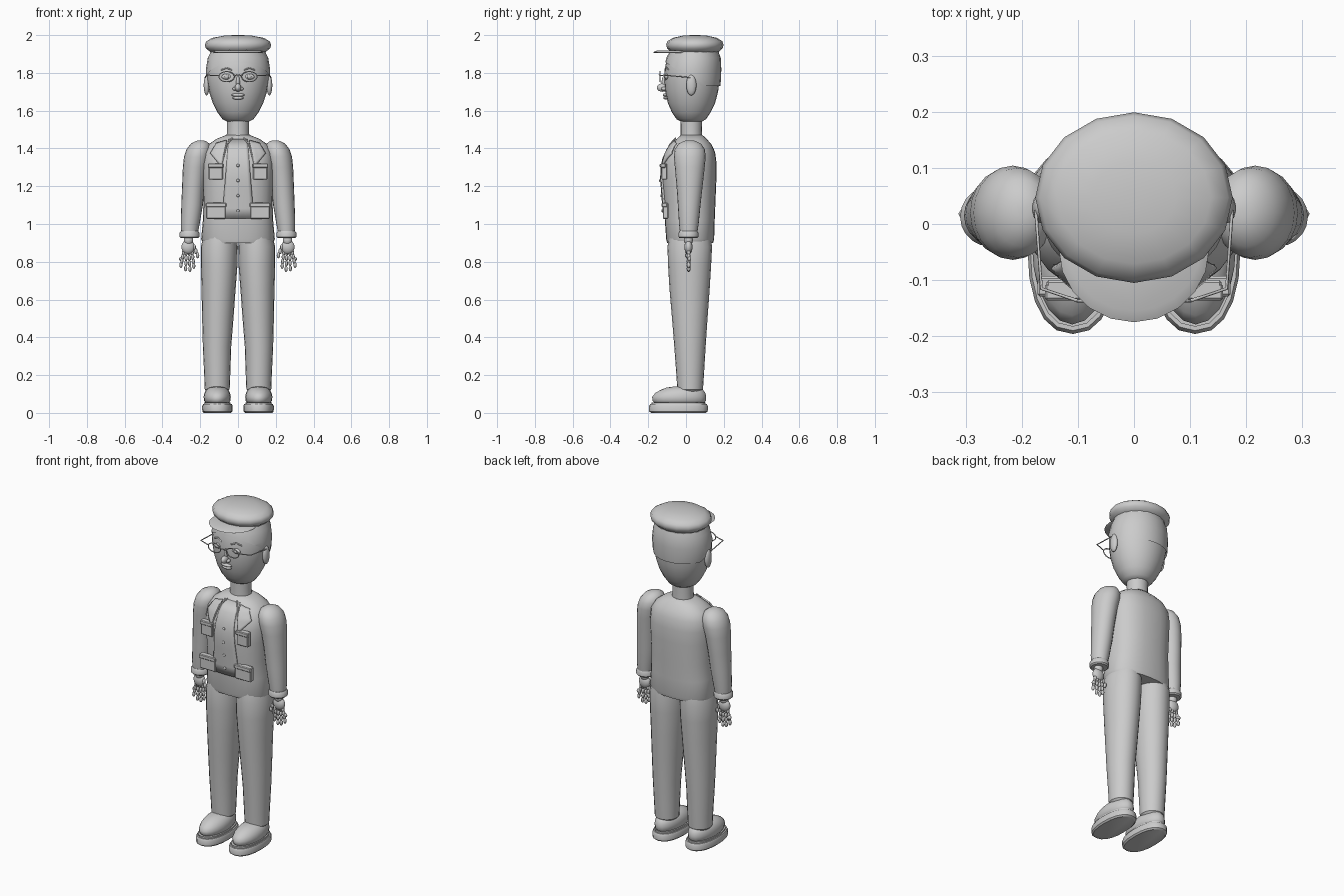
import bpy, bmesh, math
from mathutils import Vector
from mathutils.bvhtree import BVHTree

grey = bpy.data.materials.new("plain grey")
grey.diffuse_color = (0.6, 0.6, 0.6, 1)


def finish(name, bm, angle=40):
    bmesh.ops.recalc_face_normals(bm, faces=bm.faces)
    me = bpy.data.meshes.new(name)
    bm.to_mesh(me)
    bm.free()
    me.materials.append(grey)
    ob = bpy.data.objects.new(name, me)
    bpy.context.collection.objects.link(ob)
    bpy.ops.object.select_all(action='DESELECT')
    ob.select_set(True)
    bpy.context.view_layer.objects.active = ob
    bpy.ops.object.shade_smooth_by_angle(angle=math.radians(angle))
    return ob


def loft(name, rings, n=20, power=2.0, angle=40):
    """Stack of horizontal super-ellipse rings: (z, cx, cy, rx, ry)."""
    bm = bmesh.new()
    loops = []
    for z, cx, cy, rx, ry in rings:
        loop = []
        for i in range(n):
            a = 2 * math.pi * i / n
            c, s = math.cos(a), math.sin(a)
            x = math.copysign(abs(c) ** (2 / power), c)
            y = math.copysign(abs(s) ** (2 / power), s)
            loop.append(bm.verts.new((cx + rx * x, cy + ry * y, z)))
        loops.append(loop)
    for a, b in zip(loops, loops[1:]):
        for i in range(n):
            bm.faces.new((a[i], a[(i + 1) % n], b[(i + 1) % n], b[i]))
    bm.faces.new(loops[0])
    bm.faces.new(loops[-1])
    return finish(name, bm, angle)


def ball(name, loc, size, u=14, v=9):
    bm = bmesh.new()
    bmesh.ops.create_uvsphere(bm, u_segments=u, v_segments=v, radius=1)
    for p in bm.verts:
        p.co = Vector(loc) + Vector(p.co[i] * size[i] for i in range(3))
    return finish(name, bm, 60)


def box(name, loc, size, bevel=0.004):
    bm = bmesh.new()
    bmesh.ops.create_cube(bm, size=1)
    for p in bm.verts:
        p.co = Vector(loc) + Vector(p.co[i] * size[i] for i in range(3))
    bmesh.ops.bevel(bm, geom=bm.edges[:], offset=bevel, segments=1, affect='EDGES')
    return finish(name, bm, 30)


def wire(name, pts, radius, closed=False):
    cu = bpy.data.curves.new(name, 'CURVE')
    cu.dimensions = '3D'
    cu.bevel_depth = radius
    cu.bevel_resolution = 1
    sp = cu.splines.new('POLY')
    sp.points.add(len(pts) - 1)
    for p, co in zip(sp.points, pts):
        p.co = (*co, 1)
    sp.use_cyclic_u = closed
    cu.materials.append(grey)
    ob = bpy.data.objects.new(name, cu)
    bpy.context.collection.objects.link(ob)
    return ob


def tree_of(ob):
    return BVHTree.FromPolygons([v.co for v in ob.data.vertices],
                                [p.vertices for p in ob.data.polygons])


def front_y(tree, x, z):
    hit = tree.ray_cast(Vector((x, -1, z)), Vector((0, 1, 0)))[0]
    return hit.y if hit else 0.0


def patch(name, tree, corners, lift=0.008, n=8):
    """Thin plate draped over the front of a body between four (x, z) corners."""
    a, b, c, d = (Vector(p) for p in corners)
    bm = bmesh.new()
    grid = []
    for j in range(n + 1):
        row = []
        for i in range(n + 1):
            p = a.lerp(b, i / n).lerp(d.lerp(c, i / n), j / n)
            row.append(bm.verts.new((p.x, front_y(tree, *p) - lift, p.y)))
        grid.append(row)
    for j in range(n):
        for i in range(n):
            bm.faces.new((grid[j][i], grid[j][i + 1], grid[j + 1][i + 1], grid[j + 1][i]))
    ob = finish(name, bm)
    m = ob.modifiers.new("thickness", 'SOLIDIFY')
    m.thickness = 0.009
    m.offset = -1
    return ob


# Jacket body and neck
torso = loft("jacket", [
    (.90, 0, .022, .185, .122), (.92, 0, .022, .195, .127), (1.02, 0, .02, .186, .132),
    (1.12, 0, .018, .183, .138), (1.24, 0, .016, .188, .145), (1.32, 0, .018, .19, .144),
    (1.38, 0, .024, .183, .130), (1.42, 0, .028, .158, .108), (1.45, 0, .03, .115, .08),
    (1.47, 0, .03, .065, .058)], n=28, power=2.4)
loft("neck", [(1.44, 0, .028, .062, .058), (1.50, 0, .028, .058, .056), (1.58, 0, .028, .06, .058)])
body = tree_of(torso)

# Front panel, buttons and collar
patch("front_panel", body, [(-.085, 1.03), (.085, 1.03), (.05, 1.45), (-.05, 1.45)])
for z in (1.07, 1.15, 1.23, 1.31):
    ball("button", (0, front_y(body, 0, z) - .009, z), (.008, .005, .008), 8, 6)

# Head, hair and cap
head_rings = [
    (1.54, 0, .03, .055, .05), (1.555, 0, .028, .082, .078), (1.59, 0, .028, .108, .102),
    (1.64, 0, .029, .134, .125), (1.70, 0, .03, .153, .14), (1.76, 0, .031, .164, .146),
    (1.82, 0, .033, .165, .146), (1.88, 0, .038, .155, .138), (1.93, 0, .042, .13, .115)]
head = loft("head", head_rings, n=24)
face = tree_of(head)
hair = loft("hair", [(z, x, y + .002, a + .005, b + .006) for z, x, y, a, b in head_rings[3:]], n=24)
bm = bmesh.new()
bm.from_mesh(hair.data)
for co, no in (((0, 0, 1.73), (0, 0, 1)), ((0, 0, 1.785), (0, .65, 1))):
    bmesh.ops.bisect_plane(bm, geom=bm.verts[:] + bm.edges[:] + bm.faces[:],
                           plane_co=co, plane_no=no, clear_inner=True)
bm.to_mesh(hair.data)
bm.free()
loft("cap_band", [(1.895, 0, .042, .145, .13), (1.93, 0, .045, .15, .133)])
loft("cap_crown", [(1.902, 0, .047, .12, .105), (1.912, 0, .047, .148, .128),
                   (1.93, 0, .047, .17, .147), (1.948, 0, .047, .176, .152),
                   (1.967, 0, .047, .168, .146), (1.985, 0, .047, .137, .118),
                   (1.997, 0, .047, .075, .064), (2.0, 0, .047, .02, .018)], n=16, angle=60)
loft("cap_visor", [(1.904, 0, -.045, .124, .12), (1.909, 0, -.045, .134, .13),
                   (1.918, 0, -.04, .12, .115)], n=20)

# Nose, lips and glasses bridge
ball("nose", (0, -.125, 1.722), (.017, .03, .022))
ball("nose_bridge", (0, -.115, 1.75), (.01, .014, .035))
for z, w in ((1.683, .036), (1.667, .03)):
    ball("lip", (0, front_y(face, 0, z) - .004, z), (w, .013, .009))
wire("glasses_bridge", [(-.02, -.137, 1.785), (0, -.142, 1.79), (.02, -.137, 1.785)], .003)

for s in (-1, 1):
    # Facial features on each side
    ball("ear", (s * .166, .028, 1.735), (.016, .027, .055))
    ball("nostril", (s * .018, -.117, 1.716), (.012, .014, .01), 10, 6)
    ey = front_y(face, s * .06, 1.78)
    ball("eye", (s * .06, ey, 1.78), (.028, .011, .015))
    ball("pupil", (s * .06, ey - .008, 1.78), (.011, .006, .011), 10, 6)
    wire("eyebrow", [(s * x, front_y(face, s * x, z) - .002, z)
                     for x, z in ((.03, 1.815), (.06, 1.826), (.09, 1.815))], .004)
    wire("glasses_rim", [(s * .06 + .041 * math.cos(a), -.137, 1.78 + .027 * math.sin(a))
                         for a in (math.tau * i / 20 for i in range(20))], .003, True)
    wire("glasses_temple", [(s * .1, -.137, 1.786), (s * .165, -.115, 1.788),
                            (s * .175, .025, 1.775)], .003)

    # Lapels, collar tips and pockets
    patch("lapel", body, [(s * .09, 1.305), (s * .148, 1.375), (s * .115, 1.43), (s * .06, 1.445)], .013)
    wire("lapel_edge", [(s * x, front_y(body, s * x, z) - .012, z)
                        for x, z in ((.03, 1.455), (.06, 1.42), (.09, 1.305))], .004)
    for px, pz, w, h, y in ((.118, 1.278, .076, .085, -.115), (.117, 1.07, .104, .085, -.108)):
        box("pocket", (s * px, y, pz), (w, .03, h))
        box("pocket_flap", (s * px, y - .006, pz + h * .36), (w + .006, .03, h * .28))

    # Arm, cuff and hand
    loft("sleeve", [
        (.94, s * .257, .014, .042, .044), (1.0, s * .253, .015, .05, .052),
        (1.1, s * .243, .017, .057, .06), (1.2, s * .236, .019, .06, .069),
        (1.3, s * .226, .02, .066, .079), (1.355, s * .216, .02, .07, .084),
        (1.395, s * .207, .02, .066, .08), (1.425, s * .2, .02, .05, .06),
        (1.44, s * .197, .02, .025, .03), (1.443, s * .197, .02, .008, .01)], angle=70)
    loft("cuff", [(.925, s * .257, .013, .046, .047), (.932, s * .257, .013, .053, .053),
                  (.952, s * .257, .013, .053, .053), (.963, s * .256, .013, .046, .047)])
    ball("wrist", (s * .262, .013, .915), (.026, .024, .03))
    ball("palm", (s * .264, .013, .878), (.037, .022, .038))
    for k, (x0, x1, tip) in enumerate(((.242, .234, .778), (.258, .255, .762),
                                       (.274, .277, .765), (.288, .302, .783))):
        for j in range(4):
            t = j / 3
            ball("finger_joint", (s * (x0 + (x1 - x0) * t), .014, .848 + (tip - .848) * t),
                 (.0085, .0105, .016), 8, 6)
    for j in range(3):
        ball("thumb_joint", (s * (.232 - .009 * j), .008, .878 - .022 * j), (.009, .011, .016), 8, 6)
    ball("outer_knuckle", (s * .3, .018, .815), (.013, .01, .012), 8, 6)

    # Trouser leg
    loft("trouser_leg", [
        (.108, s * .11, .022, .05, .05), (.125, s * .11, .022, .066, .068),
        (.2, s * .11, .022, .069, .073), (.35, s * .111, .021, .075, .083),
        (.5, s * .107, .02, .083, .094), (.65, s * .103, .019, .09, .106),
        (.78, s * .1, .019, .097, .114), (.88, s * .099, .02, .098, .118),
        (.935, s * .095, .02, .088, .11)])

    # Shoe: sole, welt and rounded upper
    loft("shoe_sole", [(0, s * .109, -.04, .072, .145), (.008, s * .109, -.04, .08, .155),
                       (.036, s * .109, -.04, .081, .156), (.046, s * .109, -.04, .076, .15)], power=2.3)
    loft("shoe_welt", [(.04, s * .109, -.04, .069, .142), (.056, s * .109, -.04, .07, .143)], power=2.3)
    loft("shoe_upper", [(.05, s * .11, -.035, .06, .13), (.065, s * .11, -.036, .07, .142),
                        (.085, s * .11, -.036, .072, .143), (.105, s * .11, -.03, .068, .133),
                        (.122, s * .11, -.022, .058, .112), (.134, s * .11, -.018, .042, .085),
                        (.14, s * .11, -.015, .018, .045)], angle=70)
